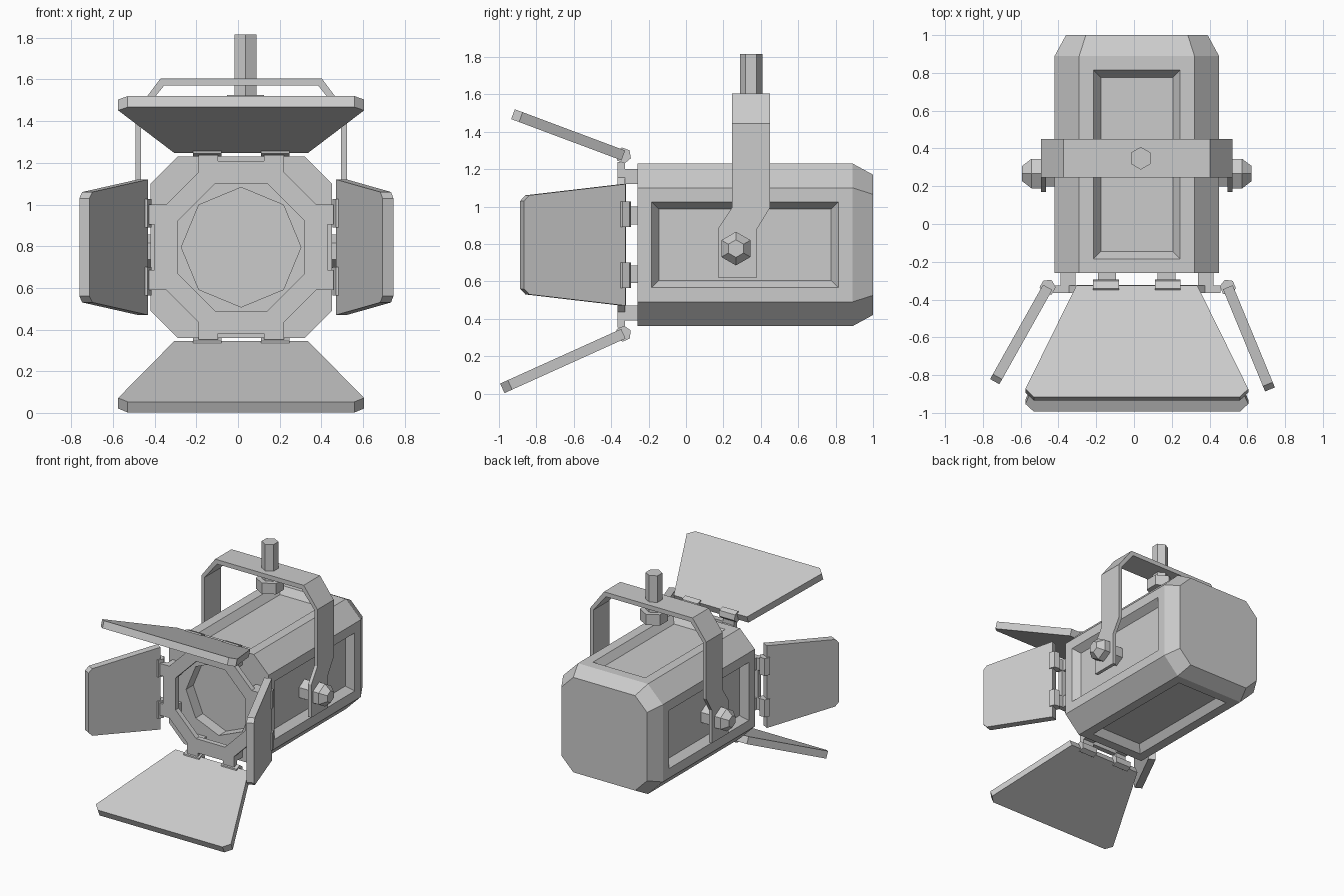
import bpy, bmesh
from math import sin, cos, pi, radians
from mathutils import Vector

if "Cube" in bpy.data.objects:
    bpy.data.objects.remove(bpy.data.objects["Cube"])

CX, CZ = 0.015, 0.795          # optical axis of the lamp
CENTRE = Vector((CX, 0, CZ))


def finish(name, bm):
    bmesh.ops.recalc_face_normals(bm, faces=bm.faces[:])
    me = bpy.data.meshes.new(name)
    bm.to_mesh(me)
    bm.free()
    ob = bpy.data.objects.new(name, me)
    bpy.context.collection.objects.link(ob)
    return ob


def loft(name, rings):
    """Skin matching rings of points and cap both ends."""
    bm = bmesh.new()
    vs = [[bm.verts.new(p) for p in ring] for ring in rings]
    n = len(vs[0])
    for a, b in zip(vs, vs[1:]):
        for i in range(n):
            bm.faces.new((a[i], a[(i + 1) % n], b[(i + 1) % n], b[i]))
    bm.faces.new(vs[0])
    bm.faces.new(vs[-1])
    return finish(name, bm)


def ngon(n, r, start=0.0):
    return [(r * cos(start + 2 * pi * i / n), r * sin(start + 2 * pi * i / n)) for i in range(n)]


def octagon(h, c):
    return [(h, -c), (h, c), (c, h), (-c, h), (-h, c), (-h, -c), (-c, -h), (c, -h)]


# Housing: chamfered octagonal box with four sunken side panels and a lens recess
bm = bmesh.new()
R = []
for pts, y in ((ngon(8, 0.287), -0.17), (ngon(8, 0.287), -0.26), (octagon(0.435, 0.305), -0.26),
               (octagon(0.435, 0.305), 0.89), (octagon(0.375, 0.27), 1.0)):
    R.append([bm.verts.new((CX + x, y, CZ + z)) for x, z in pts])
panels = []
for k in range(4):
    for i in range(8):
        j = (i + 1) % 8
        f = bm.faces.new((R[k][i], R[k][j], R[k + 1][j], R[k + 1][i]))
        if k == 2 and i % 2 == 0:
            panels.append(f)
bm.faces.new(R[0])
bm.faces.new(R[4])
bmesh.ops.recalc_face_normals(bm, faces=bm.faces[:])
bmesh.ops.inset_individual(bm, faces=panels, thickness=0.107)
bmesh.ops.inset_individual(bm, faces=panels, thickness=0.055, depth=-0.055)
finish("housing", bm)

# Door frame: tabbed plate with an octagonal opening, standing off the housing
quarter = [(0.36, -0.205), (0.443, -0.205), (0.443, -0.11), (0.415, -0.11),
           (0.415, 0.11), (0.443, 0.11), (0.443, 0.205), (0.36, 0.205)]
outline = []
for k in range(4):
    c, s = round(cos(k * pi / 2)), round(sin(k * pi / 2))
    outline += [(c * x - s * z, s * x + c * z) for x, z in quarter]
bm = bmesh.new()
for loop in (outline, octagon(0.305, 0.126)):
    vs = [bm.verts.new((CX + x, -0.325, CZ + z)) for x, z in loop]
    for a, b in zip(vs, vs[1:] + vs[:1]):
        bm.edges.new((a, b))
bmesh.ops.triangle_fill(bm, edges=bm.edges[:], use_beauty=True)
ext = bmesh.ops.extrude_face_region(bm, geom=bm.faces[:])
bmesh.ops.translate(bm, vec=(0, -0.04, 0), verts=[v for v in ext["geom"] if isinstance(v, bmesh.types.BMVert)])
finish("door_frame", bm)

# Barn doors: side, turn, opening angle, pivot radius, length, inner/outer half width, corner
doors = [("right", 0, 22.4, 0.482, 0.585, 0.325, 0.265, 0.03),
         ("top", 90, 20.5, 0.478, 0.63, 0.32, 0.59, 0.045),
         ("left", 180, 29.3, 0.472, 0.573, 0.325, 0.265, 0.03),
         ("bottom", 270, 24.3, 0.475, 0.71, 0.32, 0.59, 0.045)]
for side, turn, ang, d, length, w0, w1, ch in doors:
    q, a = radians(turn), radians(ang)
    rad = Vector((cos(q), 0, sin(q)))
    tan = Vector((-sin(q), 0, cos(q)))
    fwd = Vector((0, -1, 0))
    along = rad * sin(a) + fwd * cos(a)
    norm = rad * cos(a) - fwd * sin(a)
    pivot = CENTRE + rad * d + fwd * 0.335
    half = [(w0, 0.0), (w1, length - ch), (w1 - ch, length)]
    shape = half + [(-v, u) for v, u in reversed(half)]
    loft(side + "_barn_door", [[pivot + along * u + tan * v + norm * w for v, u in shape]
                               for w in (-0.028, 0.028)])
    for s in (-1, 1):
        # Hinge knuckle
        loft(side + "_hinge", [[pivot + along * x + norm * y + tan * (s * t) for x, y in ngon(6, 0.043)]
                               for t in (0.095, 0.232)])
        # Stand-off post between frame and housing
        loft(side + "_post", [[CENTRE + rad * r + tan * (s * t) - fwd * y
                               for r, t in ((0.325, 0.11), (0.405, 0.11), (0.405, 0.205), (0.325, 0.205))]
                              for y in (-0.33, -0.25)])

# Yoke: one cranked flat bar, mirrored across the axis (outer x, z, inner x, z, y range)
path = [(0.507, 0.62, 0.48, 0.62, 0.17, 0.38), (0.507, 0.88, 0.48, 0.88, 0.17, 0.38),
        (0.507, 0.995, 0.48, 0.995, 0.246, 0.45), (0.507, 1.445, 0.48, 1.435, 0.246, 0.45),
        (0.387, 1.605, 0.37, 1.57, 0.246, 0.45)]
rings = []
for s, seq in ((1, path), (-1, path[::-1])):
    for xo, zo, xi, zi, y0, y1 in seq:
        rings.append([(CX + s * xo, y0, zo), (CX + s * xo, y1, zo), (CX + s * xi, y1, zi), (CX + s * xi, y0, zi)])
loft("yoke", rings)

# Clamp knobs and the spacers behind them
for s in (-1, 1):
    for name, prof in (("clamp_knob", ((0.5, 0.09), (0.558, 0.09), (0.607, 0.047))),
                       ("clamp_spacer", ((0.37, 0.08), (0.485, 0.08)))):
        loft(name, [[(CX + s * x, 0.267 + u, 0.775 + v) for u, v in ngon(6, r, pi / 2)] for x, r in prof])

# Hanging spigot and its nut
for name, r, z0, z1 in (("spigot", 0.06, 1.48, 1.815), ("spigot_nut", 0.102, 1.44, 1.525)):
    loft(name, [[(0.036 + u, 0.348 + v, z) for u, v in ngon(6, r, pi / 2)] for z in (z0, z1)])
